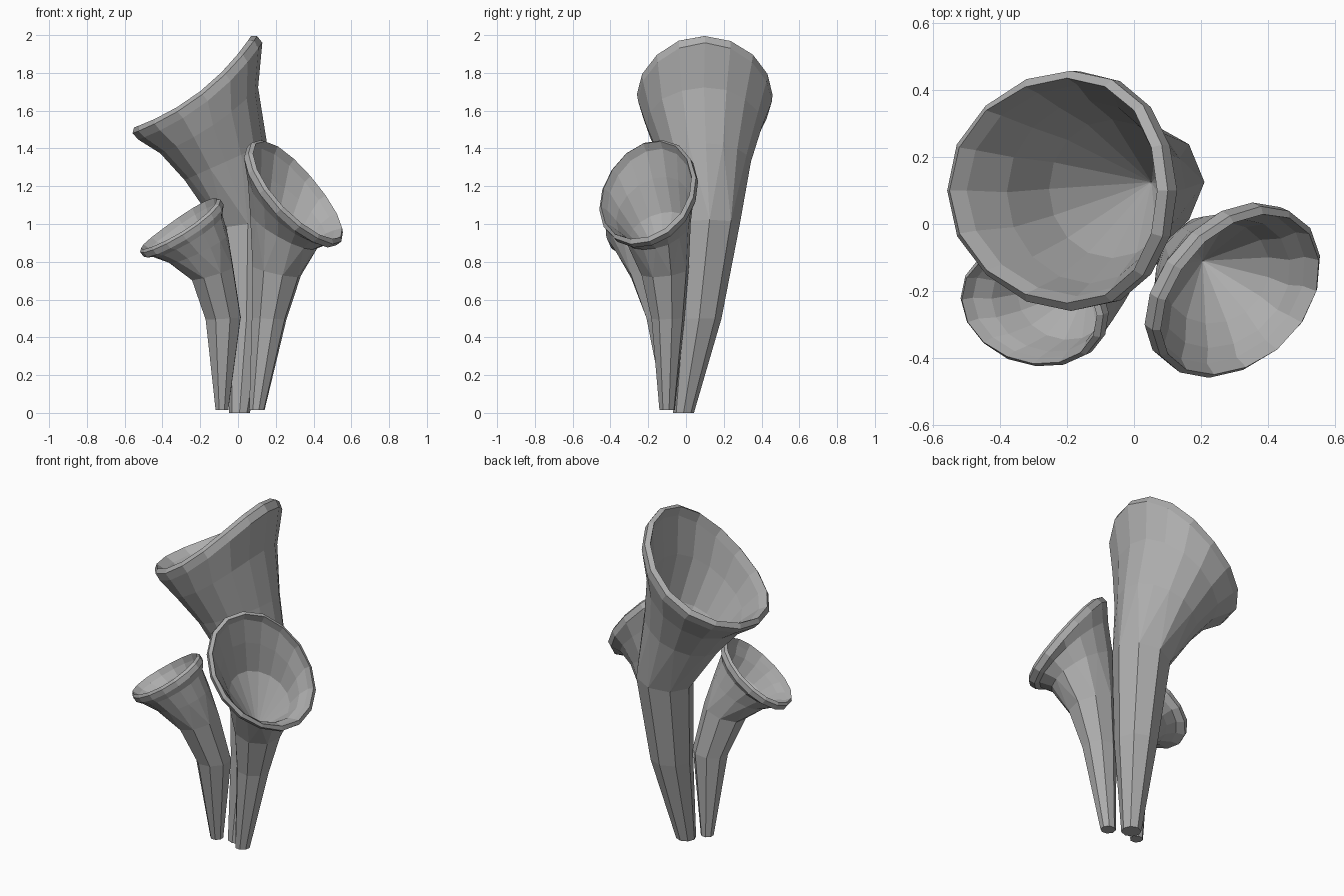
import bpy, bmesh, random
from math import radians, sin, cos, pi
from mathutils import Vector

if "Cube" in bpy.data.objects:
    bpy.data.objects.remove(bpy.data.objects["Cube"])

random.seed(4)

# dull dark grey
grey = bpy.data.materials.new("dark_grey")
grey.diffuse_color = (0.42, 0.42, 0.42, 1)
grey.use_nodes = True
grey.node_tree.nodes["Principled BSDF"].inputs["Base Color"].default_value = grey.diffuse_color


def ring(bm, sec, lean, twist, count, scale=1.0, lift=0.0, jitter=0.0, sag=0.0):
    """Tilted ellipse of vertices. sec = x, y, z, long radius, short radius, tilt."""
    x, y, z, ra, rb, tilt = sec
    f, t, w = radians(lean), radians(tilt), radians(twist)
    d, up = Vector((cos(f), sin(f), 0)), Vector((0, 0, 1))
    along = d * cos(t) - up * sin(t)
    across = Vector((-sin(f), cos(f), 0))
    normal = d * sin(t) + up * cos(t)
    verts = []
    for i in range(count):
        a = 2 * pi * i / count - w
        s = scale * (1 + random.uniform(-jitter, jitter))
        p, q = ra * s * cos(a), rb * s * sin(a)
        verts.append(bm.verts.new(Vector((x, y, z))
                                  + along * (p * cos(w) - q * sin(w))
                                  + across * (p * sin(w) + q * cos(w))
                                  + normal * (lift - sag * sin(a + w) ** 2)))
    return verts


def bridge(bm, a, b):
    """Join two rings; the second has the same or twice the number of sides."""
    n, m = len(a), len(b)
    for i in range(n):
        j = (i + 1) % n
        if n == m:
            bm.faces.new((a[i], a[j], b[j], b[i]))
        else:
            k, l, r = b[2 * i], b[2 * i + 1], b[(2 * i + 2) % m]
            bm.faces.new((a[i], l, k))
            bm.faces.new((a[i], a[j], l))
            bm.faces.new((a[j], r, l))


def trumpet(name, lean, twist, sections, lip, sag):
    bm = bmesh.new()
    # eight-sided stem opening into a sixteen-sided flare
    rings = [ring(bm, s, lean, twist, 8) for s in sections[:3]]
    rings.append(ring(bm, sections[3], lean, twist, 16, jitter=0.02))
    rings.append(ring(bm, sections[4], lean, twist, 16, jitter=0.02, sag=sag * 0.5))
    # rolled lip, dipping at the sides
    rim = sections[-1]
    for scale, lift in ((0.99, -0.7), (1.0, 0.2), (0.94, 0.6), (0.88, -0.4)):
        rings.append(ring(bm, rim, lean, twist, 16, scale, lip * lift, 0.006, sag))
    # hollow funnel running down to a point
    rings.append(ring(bm, sections[4], lean, twist, 16, 0.88, sag=sag * 0.5))
    rings.append(ring(bm, sections[3], lean, twist, 16, 0.88))
    for a, b in zip(rings, rings[1:]):
        bridge(bm, a, b)
    tip = bm.verts.new(sections[2][:3])
    last = rings[-1]
    for i in range(16):
        bm.faces.new((last[i], last[(i + 1) % 16], tip))
    # closed foot
    bm.faces.new(list(reversed(rings[0])))
    bmesh.ops.recalc_face_normals(bm, faces=bm.faces)
    me = bpy.data.meshes.new(name)
    bm.to_mesh(me)
    bm.free()
    me.materials.append(grey)
    ob = bpy.data.objects.new(name, me)
    bpy.context.collection.objects.link(ob)
    return ob


# tall trumpet leaning left
trumpet("tall_trumpet", 180, 0, [
    (0.008, -0.013, 0.0, 0.055, 0.055, 0),
    (0.045, 0.07, 0.5, 0.118, 0.118, 0),
    (0.052, 0.125, 1.0, 0.16, 0.16, 8),
    (-0.065, 0.105, 1.33, 0.235, 0.235, 24),
    (-0.15, 0.095, 1.55, 0.315, 0.31, 34),
    (-0.222, 0.10, 1.73, 0.42, 0.358, 38)], 0.05, 0.065)

# middle trumpet leaning front right
trumpet("right_trumpet", -31, 22, [
    (0.10, -0.10, 0.015, 0.042, 0.042, 0),
    (0.165, -0.095, 0.5, 0.095, 0.09, 3),
    (0.205, -0.11, 0.75, 0.135, 0.13, 14),
    (0.245, -0.145, 0.97, 0.205, 0.18, 32),
    (0.275, -0.18, 1.08, 0.28, 0.235, 45),
    (0.305, -0.205, 1.165, 0.355, 0.28, 53)], 0.04, 0.015)

# short trumpet leaning front left
trumpet("left_trumpet", 201, -24, [
    (-0.085, -0.08, 0.015, 0.036, 0.036, 0),
    (-0.078, -0.12, 0.5, 0.10, 0.095, 4),
    (-0.135, -0.18, 0.74, 0.122, 0.122, 18),
    (-0.21, -0.22, 0.87, 0.175, 0.145, 28),
    (-0.265, -0.24, 0.94, 0.215, 0.165, 34),
    (-0.302, -0.245, 0.985, 0.256, 0.185, 36)], 0.035, 0.01)
